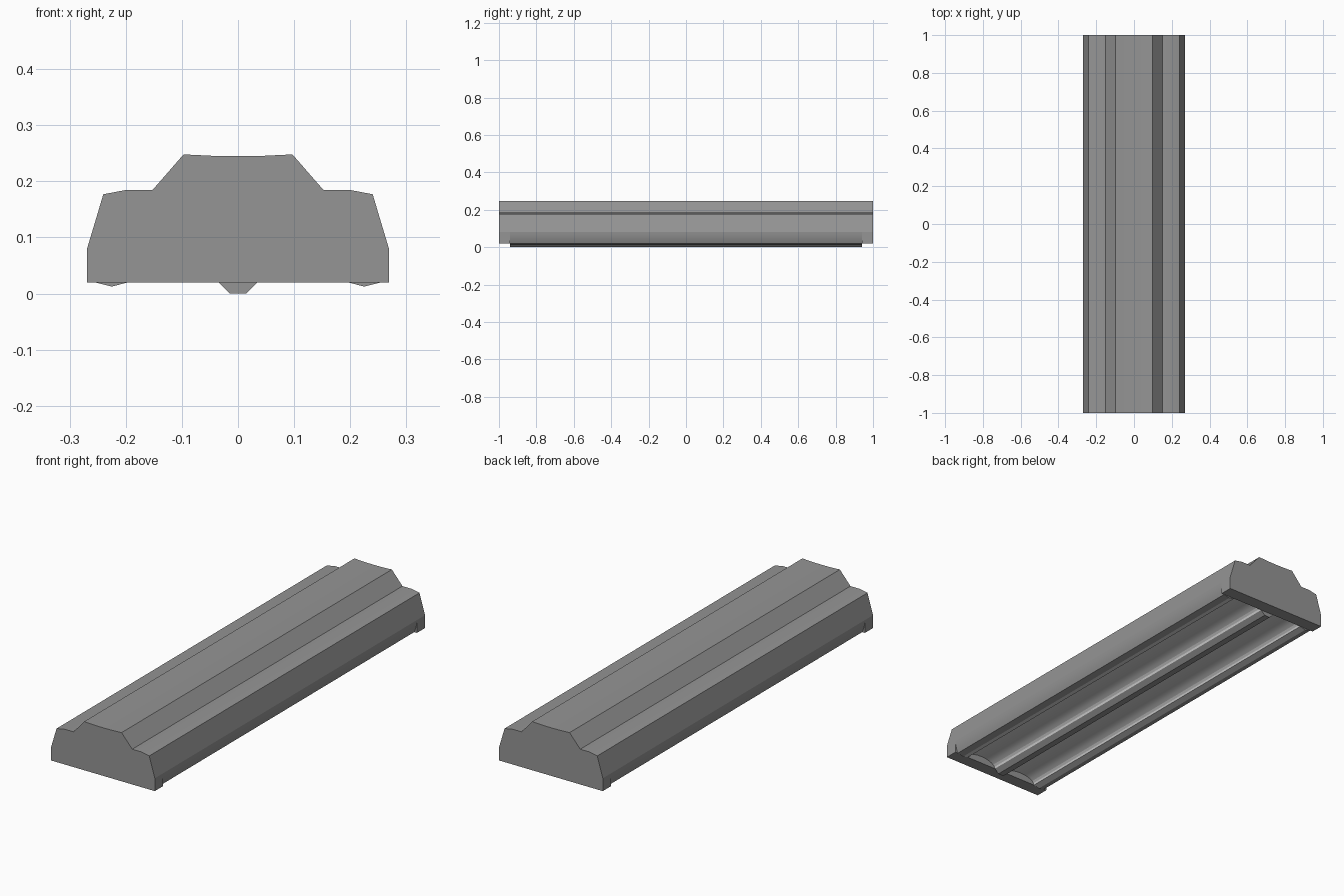
import bpy, bmesh, math

if "Cube" in bpy.data.objects:
    bpy.data.objects.remove(bpy.data.objects["Cube"])


def material(name, value):
    m = bpy.data.materials.new(name)
    m.diffuse_color = (value, value, value, 1)
    m.use_nodes = True
    m.node_tree.nodes["Principled BSDF"].inputs["Base Color"].default_value = m.diffuse_color
    return m


grey = material("grey", 0.3)
white = material("reflector_white", 0.65)

CAP = 0.94   # inner face of the end caps


def mirrored(half):
    """Full profile from its right half, running right to left."""
    return half + [(-x, z) for x, z in reversed(half) if x > 0]


def finish(bm, name, mats):
    bmesh.ops.recalc_face_normals(bm, faces=bm.faces[:])
    me = bpy.data.meshes.new(name)
    bm.to_mesh(me)
    bm.free()
    for m in mats:
        me.materials.append(m)
    ob = bpy.data.objects.new(name, me)
    bpy.context.collection.objects.link(ob)
    bpy.ops.object.select_all(action='DESELECT')
    ob.select_set(True)
    bpy.context.view_layer.objects.active = ob
    bpy.ops.object.shade_smooth_by_angle(angle=math.radians(14))


def ring(bm, pts, y):
    return [bm.verts.new((x, y, z)) for x, z in pts]


def bridge(bm, a, b, count):
    n = len(a)
    for i in range(count):
        j = (i + 1) % n
        bm.faces.new((a[i], a[j], b[j], b[i]))


# housing: stepped top running full length, with solid caps at both ends
top = mirrored([(0.269, 0.08), (0.24, 0.177), (0.198, 0.185), (0.152, 0.185),
                (0.097, 0.248), (0.045, 0.2455), (0, 0.245)])
profile = top + [(-0.269, 0.02), (0.269, 0.02)]
bm = bmesh.new()
rings = [ring(bm, profile, y) for y in (-1, -CAP, CAP, 1)]
k = len(top)
bridge(bm, rings[0], rings[1], len(profile))
bridge(bm, rings[1], rings[2], k - 1)
bridge(bm, rings[2], rings[3], len(profile))
bm.faces.new(rings[0])
bm.faces.new(rings[3])
for r in rings[1:3]:
    bm.faces.new((r[k - 1], r[k], r[k + 1], r[0]))
bm.faces.new((rings[1][0], rings[1][k - 1], rings[2][k - 1], rings[2][0]))
finish(bm, "housing_with_end_caps", [grey])

# lower tray: curved side walls, two concave troughs and a centre ridge
half = [(0.269, 0.08), (0.268, 0.065), (0.265, 0.05), (0.261, 0.035),
        (0.255, 0.02), (0.225, 0.0125), (0.196, 0.02)]
for i in range(1, 12):
    t = math.pi * i / 12
    half.append((0.1155 + 0.0805 * math.cos(t), 0.02 + 0.034 * math.sin(t)))
half += [(0.035, 0.02), (0.015, 0)]
bm = bmesh.new()
pts = mirrored(half)
a, b = ring(bm, pts, -CAP), ring(bm, pts, CAP)
bridge(bm, a, b, len(pts))
bm.faces.new(a)
bm.faces.new(b)
# reflector colour on the troughs and their inner lips
for f in bm.faces:
    if 0.035 < abs(f.calc_center_median().x) < 0.225:
        f.material_index = 1
finish(bm, "lower_tray", [grey, white])
